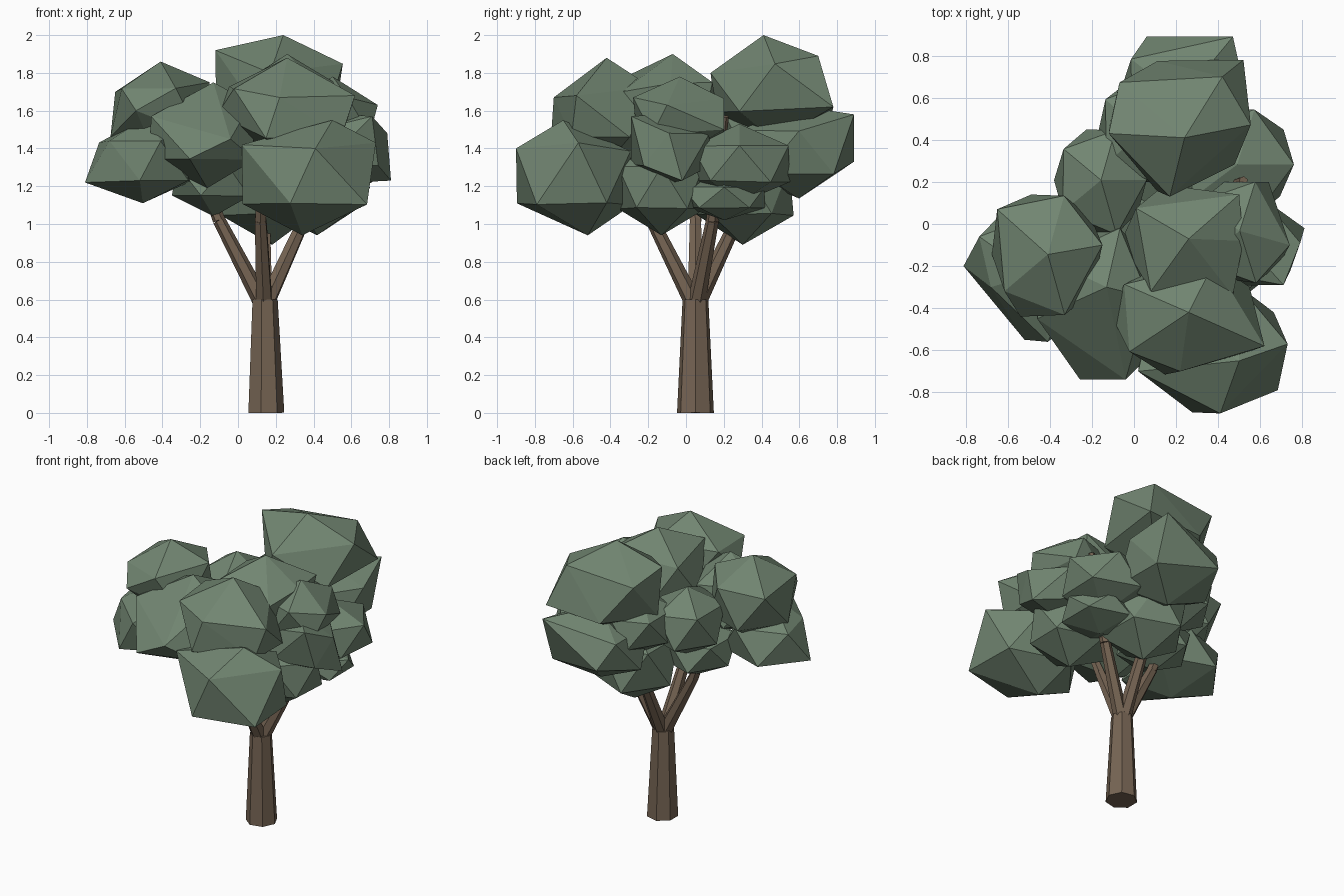
import bpy
import bmesh
import random
from mathutils import Vector, Matrix

random.seed(4)

cube = bpy.data.objects.get("Cube")
if cube:
    bpy.data.objects.remove(cube, do_unlink=True)


def make_material(name, colour):
    mat = bpy.data.materials.new(name)
    mat.use_nodes = True
    mat.diffuse_color = colour
    mat.node_tree.nodes["Principled BSDF"].inputs["Base Color"].default_value = colour
    return mat


leaf_green = make_material("leaf green", (0.165, 0.235, 0.165, 1))
bark_brown = make_material("bark brown", (0.18, 0.128, 0.087, 1))


def add_object(name, bm, mat):
    mesh = bpy.data.meshes.new(name)
    bm.normal_update()
    bm.to_mesh(mesh)
    bm.free()
    mesh.materials.append(mat)
    obj = bpy.data.objects.new(name, mesh)
    bpy.context.collection.objects.link(obj)
    return obj


def tapered_limb(name, start, end, start_radius, end_radius, sides):
    """Flat-sided cone frustum running between two points."""
    start, end = Vector(start), Vector(end)
    axis = end - start
    place = (Matrix.Translation((start + end) / 2)
             @ axis.to_track_quat("Z", "Y").to_matrix().to_4x4())
    bm = bmesh.new()
    bmesh.ops.create_cone(bm, cap_ends=True, segments=sides, radius1=start_radius,
                          radius2=end_radius, depth=axis.length, matrix=place)
    return add_object(name, bm, bark_brown)


def leaf_clump(name, centre, size, corners):
    """Upright icosahedron fitted to a box, with its nearest corners pulled to points."""
    bm = bmesh.new()
    bmesh.ops.create_icosphere(bm, subdivisions=1, radius=1)
    for v in bm.verts:
        v.co *= random.uniform(0.95, 1.05)
    for axis in range(3):
        values = [v.co[axis] for v in bm.verts]
        low, span = min(values), max(values) - min(values)
        for v in bm.verts:
            v.co[axis] = centre[axis] + ((v.co[axis] - low) / span - 0.5) * size[axis]
    free = list(bm.verts)
    for corner in map(Vector, corners):
        nearest = min(free, key=lambda v: (v.co - corner).length)
        nearest.co = corner
        free.remove(nearest)
    return add_object(name, bm, leaf_green)


# Trunk
fork = (0.14, 0.05, 0.56)
tapered_limb("trunk", (0.145, 0.05, 0), (0.14, 0.05, 0.6), 0.1, 0.07, 7)

# Branches fanning out of the fork, each with a thinner upper length
branches = {
    "left": ((-0.1, 0.05, 1.02), (-0.2, 0.06, 1.28)),
    "front": ((0.12, -0.18, 1.02), (0.12, -0.3, 1.28)),
    "back": ((0.14, 0.27, 1.02), (0.15, 0.36, 1.28)),
    "right": ((0.35, 0.14, 1.02), (0.52, 0.205, 1.57)),
}
for side, (bend, tip) in branches.items():
    tapered_limb(side + "_branch", fork, bend, 0.048, 0.034, 6)
    tapered_limb(side + "_branch_tip", bend, tip, 0.034, 0.022, 6)

# Foliage clumps: centre and overall size
clumps = {
    "crown_back": ((0.22, 0.46, 1.72), (0.67, 0.64, 0.56)),
    "crown_middle": ((0.23, -0.08, 1.63), (0.58, 0.53, 0.54)),
    "crown_front": ((0.26, -0.45, 1.58), (0.74, 0.53, 0.6)),
    "crown_left": ((-0.41, -0.15, 1.58), (0.53, 0.58, 0.56)),
    "back_clump": ((0.23, 0.59, 1.38), (0.61, 0.62, 0.49)),
    "front_right_clump": ((0.38, -0.59, 1.245), (0.71, 0.61, 0.61)),
    "left_clump": ((-0.5, -0.24, 1.34), (0.62, 0.64, 0.46)),
    "front_left_clump": ((-0.17, -0.38, 1.47), (0.6, 0.72, 0.56)),
    "back_left_clump": ((-0.16, 0.2, 1.48), (0.44, 0.5, 0.46)),
    "small_back_clump": ((0.04, 0.44, 1.5), (0.42, 0.48, 0.4)),
    "upper_right_clump": ((0.5, -0.04, 1.57), (0.48, 0.48, 0.42)),
    "right_clump": ((0.54, -0.09, 1.4), (0.5, 0.44, 0.37)),
    "back_right_clump": ((0.49, 0.29, 1.32), (0.54, 0.52, 0.42)),
    "low_back_clump": ((0.18, 0.3, 1.17), (0.54, 0.54, 0.56)),
    "low_left_clump": ((-0.12, 0.04, 1.22), (0.46, 0.46, 0.36)),
    "low_right_clump": ((0.42, -0.13, 1.19), (0.55, 0.46, 0.5)),
    "low_side_clump": ((0.46, 0.2, 1.14), (0.48, 0.44, 0.24)),
}

# Corners that stick out of the more uneven clumps
corners = {
    "crown_back": [(0.24, 0.41, 2), (-0.12, 0.43, 1.92), (0.42, 0.7, 1.89),
                   (0.17, 0.13, 1.8), (0.52, 0.78, 1.62)],
    "crown_middle": [(0.26, -0.07, 1.9), (0.47, -0.34, 1.7), (0.08, -0.32, 1.78),
                     (0.5, 0.14, 1.75)],
    "crown_front": [(0.26, -0.42, 1.88), (0.62, -0.58, 1.68), (0.22, -0.7, 1.67),
                    (-0.11, -0.43, 1.58)],
    "crown_left": [(-0.54, -0.44, 1.6), (-0.15, -0.1, 1.75), (-0.65, 0.07, 1.7)],
    "back_clump": [(0.06, 0.89, 1.33), (0.47, 0.89, 1.58)],
    "front_right_clump": [(0.5, -0.65, 1.55), (0.34, -0.52, 0.94), (0.41, -0.9, 1.4),
                          (0.73, -0.57, 1.43), (0.02, -0.7, 1.42)],
    "left_clump": [(-0.81, -0.2, 1.22), (-0.52, -0.55, 1.23), (-0.68, -0.3, 1.44),
                   (-0.48, -0.24, 1.57), (-0.3, -0.3, 1.53)],
    "front_left_clump": [(-0.13, -0.3, 1.75), (-0.46, -0.45, 1.57),
                         (-0.04, -0.74, 1.45), (0.07, -0.35, 1.64)],
    "upper_right_clump": [(0.74, -0.1, 1.63), (0.64, 0.2, 1.5)],
    "right_clump": [(0.81, -0.02, 1.23), (0.71, -0.29, 1.57)],
}
for name, (centre, size) in clumps.items():
    leaf_clump(name, centre, size, corners.get(name, []))
